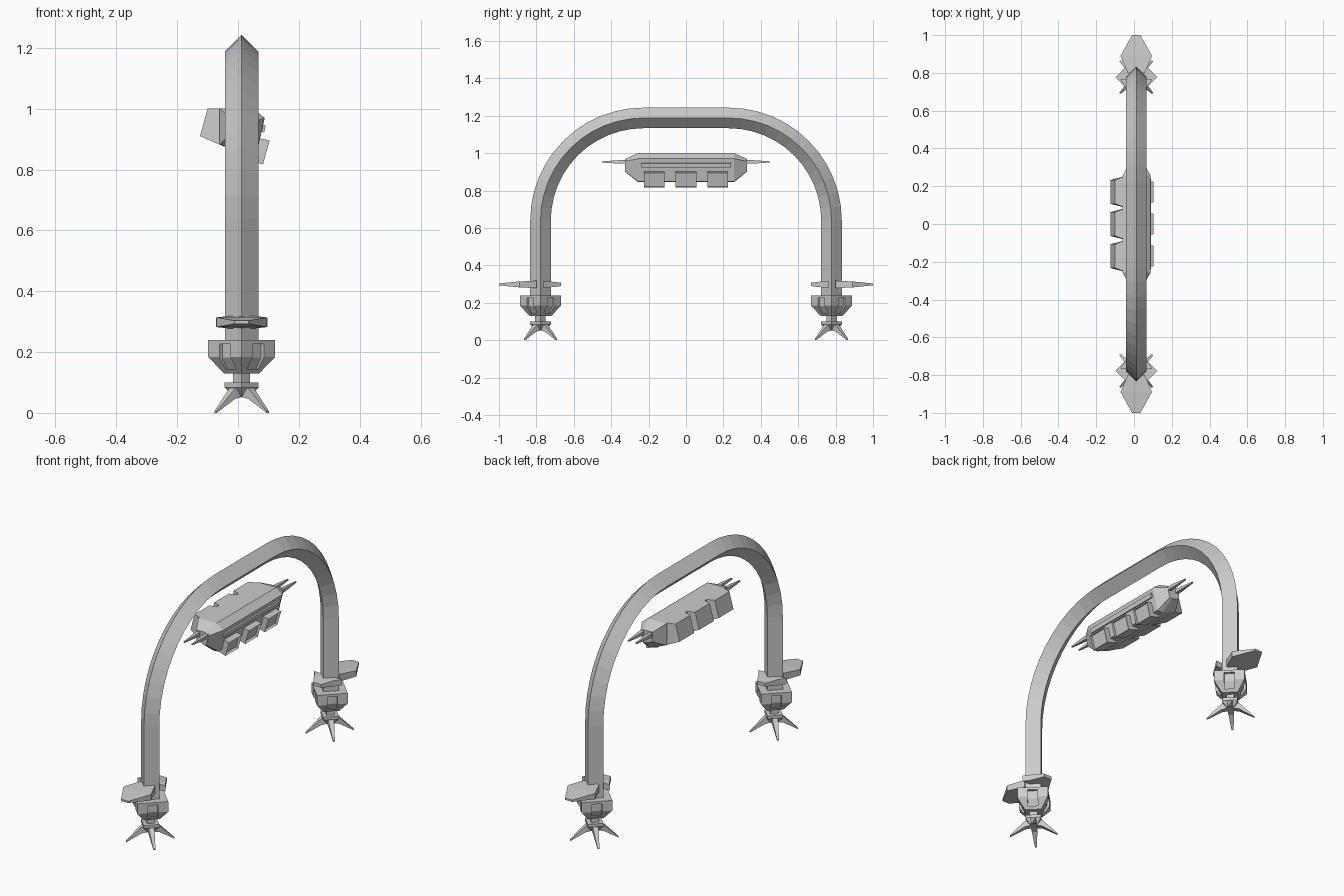
import bpy, bmesh, math
from mathutils import Vector

if "Cube" in bpy.data.objects:
    bpy.data.objects.remove(bpy.data.objects["Cube"])

CX, CY = 0.012, 0.778      # centre of the column feet


def loft(bm, rings):
    """Skin a list of equal-length point rings and cap both ends."""
    vs = [[bm.verts.new(p) for p in r] for r in rings]
    n = len(vs[0])
    for a, b in zip(vs, vs[1:]):
        for i in range(n):
            j = (i + 1) % n
            bm.faces.new((a[i], a[j], b[j], b[i]))
    caps = [bm.faces.new(vs[0][::-1]), bm.faces.new(vs[-1])]
    return caps


def finish(name, bm, mirror=False, cutter=None):
    bmesh.ops.recalc_face_normals(bm, faces=bm.faces)
    me = bpy.data.meshes.new(name)
    bm.to_mesh(me)
    bm.free()
    ob = bpy.data.objects.new(name, me)
    bpy.context.collection.objects.link(ob)
    if cutter:
        m = ob.modifiers.new("cut", 'BOOLEAN')
        m.operation, m.object, m.solver = 'DIFFERENCE', cutter, 'EXACT'
    if mirror:
        m = ob.modifiers.new("mirror", 'MIRROR')
        m.use_axis = (False, True, False)
    return ob


def diamond(z, r):
    return [(CX + r, CY, z), (CX, CY + r, z), (CX - r, CY, z), (CX, CY - r, z)]


def diag(i, radial, side, z):
    """Point in the frame of the i-th diagonal direction of the foot."""
    a = math.radians(45 + 90 * i)
    return (CX + radial * math.cos(a) - side * math.sin(a),
            CY + radial * math.sin(a) + side * math.cos(a), z)


def xz(profile, y):
    return [(x, y, z) for x, z in profile]


# Arch: diamond section swept along legs, quarter arcs and flat top
path = [(CY, 0.2, 0)]
for k in range(13):
    a = math.pi / 2 * k / 12
    path.append((0.228 + 0.55 * math.cos(a), 0.638 + 0.55 * math.sin(a), a))
path += [(-y, z, math.pi - a) for y, z, a in reversed(path)]
R = 0.055
rings = []
for y, z, a in path:
    o = Vector((0, math.cos(a), math.sin(a))) * R
    c, s = Vector((CX, y, z)), Vector((R, 0, 0))
    rings.append([c + o, c + s, c - o, c - s])
bm = bmesh.new()
loft(bm, rings)
finish("arch", bm)

# Recess cutters for the four faces of each foot block
bm = bmesh.new()
prof = [(0.064, 0.226), (0.12, 0.226), (0.12, 0.145), (0.042, 0.145), (0.064, 0.182)]
for i in range(4):
    loft(bm, [[diag(i, r, s, z) for r, z in prof] for s in (-0.026, 0.026)])
cutter = finish("recess_cutter", bm)
cutter.hide_render = True
cutter.hide_viewport = True

# Foot block
bm = bmesh.new()
loft(bm, [diamond(0.13, 0.058), diamond(0.184, 0.11), diamond(0.24, 0.11)])
finish("foot_block", bm, True, cutter)

# Neck and claw hub
bm = bmesh.new()
loft(bm, [diamond(0.09, 0.028), diamond(0.14, 0.028)])
loft(bm, [diamond(0.052, 0.024), diamond(0.084, 0.056), diamond(0.1, 0.056)])
finish("neck_and_hub", bm, True)

# Four splayed claws
bm = bmesh.new()
for i in range(4):
    loft(bm, [[diag(i, r, s, z) for s, z in ((-w, lo), (w, lo), (w, hi), (-w, hi))]
              for r, w, lo, hi in ((0.015, 0.016, 0.052, 0.092),
                                   (0.045, 0.014, 0.046, 0.08),
                                   (0.121, 0.005, 0.0, 0.006))])
finish("claws", bm, True)

# Outer and inner fins on the column
for name, stations in (
        ("outer_fin", ((0.8, 0.045, 0.02), (0.89, 0.083, 0.016), (1.0, 0.022, 0.005))),
        ("inner_fin", ((0.765, 0.085, 0.016), (0.73, 0.06, 0.016), (0.668, 0.024, 0.009)))):
    bm = bmesh.new()
    loft(bm, [[(CX + sx * w, y, 0.298 + sz * t)
               for sx, sz in ((-1, -1), (1, -1), (1, 1), (-1, 1))]
              for y, w, t in stations])
    finish(name, bm, True)

# Hanging pod hull with tapered ends
hull = [(-0.06, 1.0), (0.05, 1.0), (0.088, 0.97), (0.06, 0.848), (0.03, 0.845), (-0.06, 0.882)]
end = [(0.01 + (x - 0.01) * 0.5, 0.945 + (z - 0.945) * 0.45) for x, z in hull]
bm = bmesh.new()
loft(bm, [xz(end, -0.325), xz(hull, -0.257), xz(hull, 0.257), xz(end, 0.325)])
finish("pod_hull", bm)

# Three wedge blocks at the back of the pod
inner = [(-0.045, 1.0), (-0.045, 0.875)]
outer = [(-0.1, 1.0), (-0.125, 0.91)]
bm = bmesh.new()
for yc in (-0.17, 0, 0.17):
    loft(bm, [[(x, yc + s * w, z) for s, (x, z) in
               ((-1, p[0]), (1, p[0]), (1, p[1]), (-1, p[1]))]
              for p, w in ((inner, 0.084), (outer, 0.063))])
finish("pod_blocks", bm)

# Three framed lamps on the front of the pod
back = [(0.02, 0.915), (0.015, 0.838)]
face = [(0.104, 0.895), (0.082, 0.817)]
bm = bmesh.new()
for yc in (-0.17, 0, 0.17):
    caps = loft(bm, [[(x, yc + s * 0.055, z) for s, (x, z) in
                      ((-1, p[0]), (1, p[0]), (1, p[1]), (-1, p[1]))]
                     for p in (back, face)])
    front = caps[1]
    bmesh.ops.inset_region(bm, faces=[front], thickness=0.012)
    bmesh.ops.translate(bm, verts=front.verts, vec=(-0.014, 0, 0.004))
finish("pod_lamps", bm)

# Rail above the lamps
rail = [(0.07, 0.95), (0.091, 0.945), (0.086, 0.922), (0.065, 0.927)]
bm = bmesh.new()
loft(bm, [xz(rail, -0.24), xz(rail, 0.24)])
finish("pod_rail", bm)

# Twin prongs at each end of the pod
bm = bmesh.new()
for dx in (-0.024, 0.024):
    loft(bm, [[(CX + dx + sx * t, y, 0.953 + sz * t)
               for sx, sz in ((-1, -1), (1, -1), (1, 1), (-1, 1))]
              for y, t in ((0.26, 0.012), (0.36, 0.009), (0.45, 0.003))])
finish("pod_prongs", bm, True)
